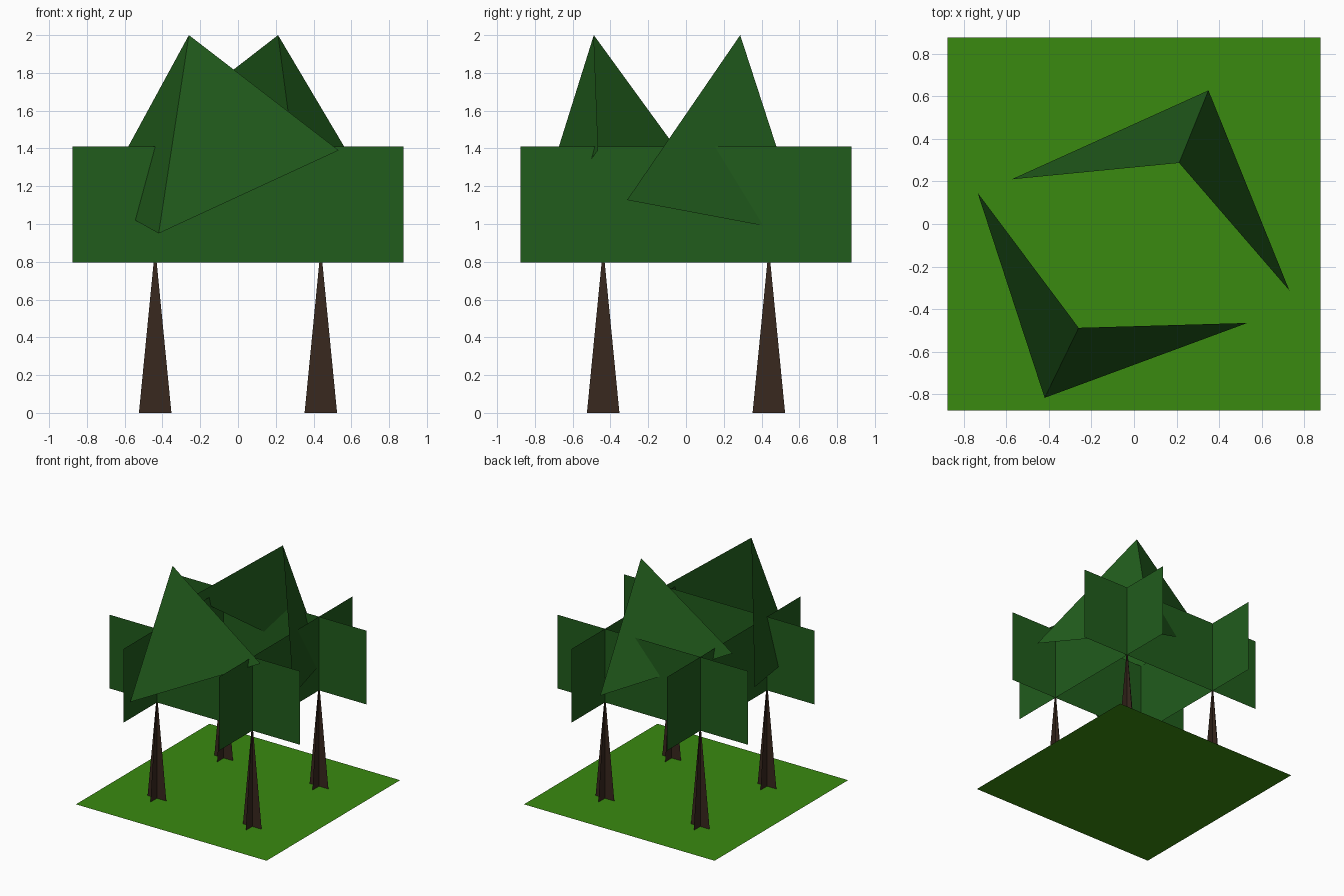
import bpy

if "Cube" in bpy.data.objects:
    bpy.data.objects.remove(bpy.data.objects["Cube"])


def material(name, rgb):
    m = bpy.data.materials.new(name)
    m.diffuse_color = (*rgb, 1)
    m.use_nodes = True
    m.node_tree.nodes["Principled BSDF"].inputs["Base Color"].default_value = m.diffuse_color
    return m


GRASS = material("grass_green", (0.042, 0.254, 0.005))
LEAF = material("leaf_green", (0.015, 0.107, 0.0116))
BARK = material("bark_brown", (0.040, 0.021, 0.013))


def sheet(name, verts, faces, mat):
    mesh = bpy.data.meshes.new(name)
    mesh.from_pydata(verts, [], faces)
    mesh.materials.append(mat)
    obj = bpy.data.objects.new(name, mesh)
    bpy.context.collection.objects.link(obj)
    return obj


def crossed_cards(name, cx, cy, profile, mat):
    """Two upright copies of a flat profile, crossing at right angles."""
    n = len(profile)
    verts = [(cx + u, cy, z) for u, z in profile]
    verts += [(cx, cy + u, z) for u, z in profile]
    return sheet(name, verts, [range(n), range(n, 2 * n)], mat)


# Ground square
G = 0.877
sheet("ground", [(-G, -G, 0), (G, -G, 0), (G, G, 0), (-G, G, 0)], [(0, 1, 2, 3)], GRASS)

# Four trees: tapering crossed trunks and crossed foliage cards
T = G / 2
trunk = [(-0.086, 0), (0.086, 0), (0.008, 0.797), (-0.008, 0.797)]
crown = [(-T, 0.797), (T, 0.797), (T, 1.41), (-T, 1.41)]
for side, x in (("left", -T), ("right", T)):
    for depth, y in (("front", -T), ("back", T)):
        crossed_cards(f"trunk_{depth}_{side}", x, y, trunk, BARK)
        crossed_cards(f"foliage_{depth}_{side}", x, y, crown, LEAF)

# Two folded leaf canopies: apex, ridge foot, long tip, short tip
canopies = {
    "canopy_front": [(-0.26, -0.488, 2), (-0.42, -0.817, 0.95),
                     (0.533, -0.465, 1.39), (-0.735, 0.147, 1.127)],
    "canopy_back": [(0.212, 0.287, 2), (0.35, 0.628, 0.95),
                    (-0.575, 0.21, 1.39), (0.73, -0.312, 1.127)],
}
for name, points in canopies.items():
    sheet(name, points, [(0, 1, 2), (0, 3, 1)], LEAF)
